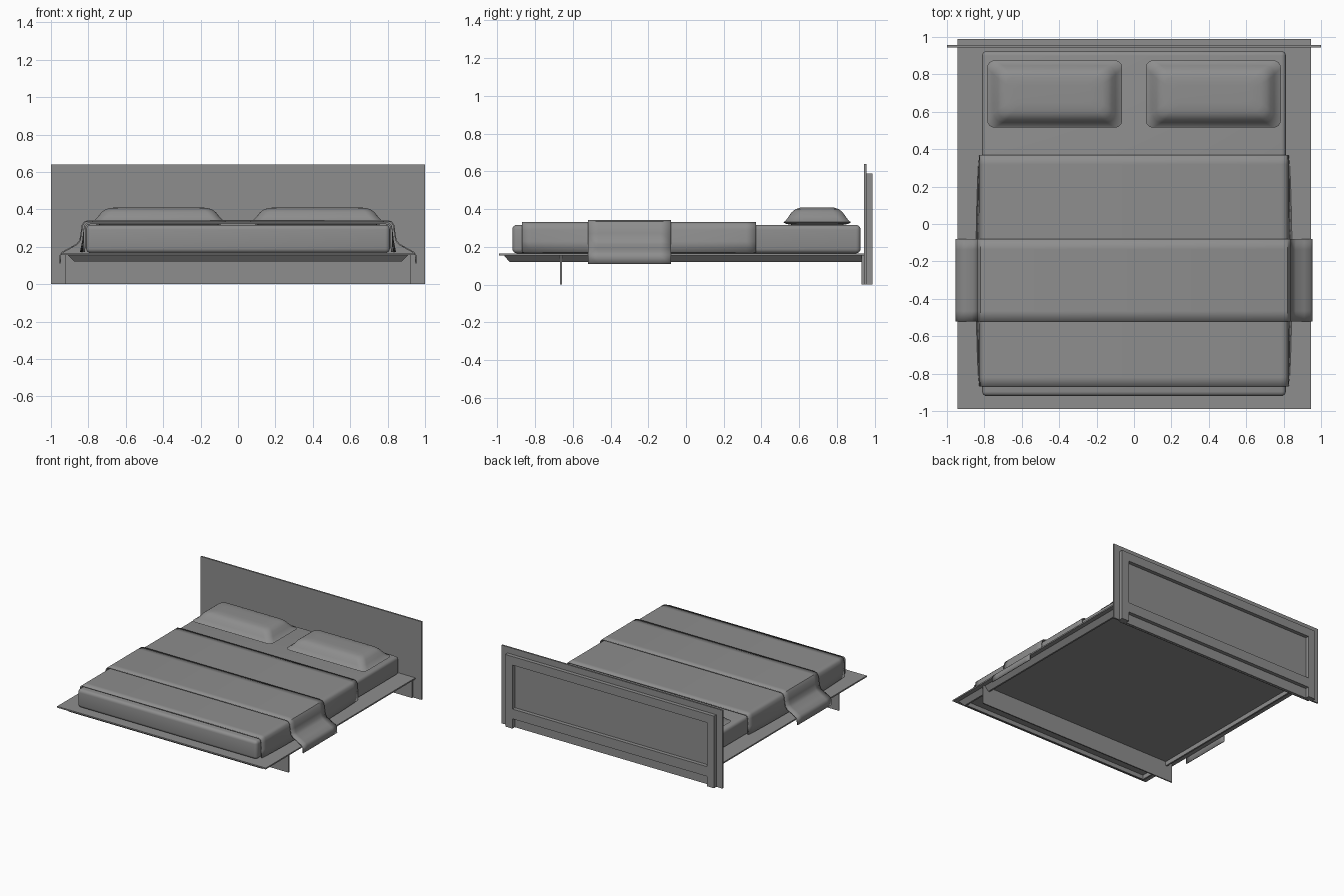
import bpy, bmesh, math

if "Cube" in bpy.data.objects:
    bpy.data.objects.remove(bpy.data.objects["Cube"], do_unlink=True)

grey = bpy.data.materials.new("plain grey")
grey.use_nodes = True
COLOR = (0.27, 0.27, 0.27, 1)
grey.diffuse_color = COLOR
grey.node_tree.nodes["Principled BSDF"].inputs["Base Color"].default_value = COLOR


def finish(name, bm, smooth=False):
    mesh = bpy.data.meshes.new(name)
    bm.to_mesh(mesh)
    bm.free()
    obj = bpy.data.objects.new(name, mesh)
    bpy.context.collection.objects.link(obj)
    mesh.materials.append(grey)
    if smooth:
        bpy.ops.object.select_all(action='DESELECT')
        obj.select_set(True)
        bpy.context.view_layer.objects.active = obj
        bpy.ops.object.shade_smooth_by_angle(angle=math.radians(40))
    return obj


def box(name, x, y, z, bevel=0):
    """Box from (min, max) pairs, with optional rounded edges."""
    bm = bmesh.new()
    bmesh.ops.create_cube(bm, size=1)
    for v in bm.verts:
        for i, (lo, hi) in enumerate((x, y, z)):
            v.co[i] = hi if v.co[i] > 0 else lo
    if bevel:
        bmesh.ops.bevel(bm, geom=bm.edges[:], offset=bevel, segments=4,
                        profile=0.5, affect='EDGES')
    return finish(name, bm, bevel > 0)


def loft(name, rings, caps=True, smooth=False):
    """Skin a series of closed rings."""
    bm = bmesh.new()
    loops = [[bm.verts.new(p) for p in ring] for ring in rings]
    n = len(loops[0])
    for a, b in zip(loops, loops[1:]):
        for i in range(n):
            k = (i + 1) % n
            bm.faces.new((a[i], a[k], b[k], b[i]))
    if caps:
        bm.faces.new(loops[0][::-1])
        bm.faces.new(loops[-1])
    else:
        for i in range(n):
            k = (i + 1) % n
            a, b = loops[-1], loops[0]
            bm.faces.new((a[i], a[k], b[k], b[i]))
    bmesh.ops.recalc_face_normals(bm, faces=bm.faces[:])
    return finish(name, bm, smooth)


def rect(hx, y0, y1, z):
    return [(-hx, y0, z), (hx, y0, z), (hx, y1, z), (-hx, y1, z)]


def rounded(cx, cy, hx, hy, r, z, steps=6):
    pts = []
    for q, (sx, sy) in enumerate(((1, 1), (-1, 1), (-1, -1), (1, -1))):
        for s in range(steps + 1):
            a = math.pi / 2 * (q + s / steps)
            pts.append((cx + sx * (hx - r) + r * math.cos(a),
                        cy + sy * (hy - r) + r * math.sin(a), z))
    return pts


def drape(name, half, y0, y1, rows, thick, flare=0):
    """Cloth over the bed: half profile mirrored in x, swept along y."""
    prof = [(-x, z) for x, z in half] + [(x, z) for x, z in half[::-1]]
    top, low = half[-1][1], half[0][1]
    bm = bmesh.new()
    grid = []
    for j in range(rows + 1):
        t = j / rows
        wave = flare * math.sin(math.pi * t) ** 0.6
        grid.append([bm.verts.new((x + math.copysign(wave, x) * ((top - z) / (top - low)) ** 2,
                                   y0 + (y1 - y0) * t, z)) for x, z in prof])
    for a, b in zip(grid, grid[1:]):
        for i in range(len(prof) - 1):
            bm.faces.new((a[i], a[i + 1], b[i + 1], b[i]))
    obj = finish(name, bm, True)
    mod = obj.modifiers.new("thickness", 'SOLIDIFY')
    mod.thickness = thick
    mod.offset = -1
    return obj


# Headboard panel and the raised frame on its back
box("headboard_panel", (-1, 1), (0.944, 0.957), (0, 0.64))
BACK = (0.957, 0.988)
for side, s in (("left", 1), ("right", -1)):
    box("headboard_stile_" + side, sorted((s * 0.88, s * 0.945)), BACK, (0, 0.59))
box("headboard_top_rail", (-0.88, 0.88), BACK, (0.52, 0.59))
box("headboard_bottom_rail", (-0.88, 0.88), BACK, (0.08, 0.16))

# Platform, hollow sloped rim and the two leg boards
box("platform", (-0.945, 0.945), (-0.99, 0.944), (0.155, 0.166))
loft("platform_rim", [rect(0.91, -0.965, 0.94, 0.156), rect(0.875, -0.935, 0.93, 0.12),
                      rect(0.862, -0.922, 0.92, 0.12), rect(0.862, -0.922, 0.92, 0.156)],
     caps=False)
box("front_leg_board", (-0.925, 0.925), (-0.667, -0.657), (0, 0.156))
box("back_leg_board", (-0.925, 0.925), (0.931, 0.943), (0, 0.156))

# Mattress
box("mattress", (-0.812, 0.812), (-0.92, 0.925), (0.166, 0.317), bevel=0.025)

# Blanket and bed runner
drape("blanket", [(0.827, 0.172), (0.826, 0.23), (0.825, 0.29), (0.82, 0.315),
                  (0.807, 0.328), (0.785, 0.331)], -0.87, 0.37, 24, 0.01, flare=0.018)
drape("bed_runner", [(0.955, 0.11), (0.953, 0.155), (0.942, 0.172), (0.91, 0.19),
                     (0.865, 0.215), (0.848, 0.235), (0.842, 0.27), (0.836, 0.315),
                     (0.822, 0.336), (0.795, 0.343)], -0.52, -0.08, 8, 0.007)

# Pillows: half width, half depth, corner radius, height
LAYERS = [(0.31, 0.13, 0.05, 0.316), (0.345, 0.165, 0.05, 0.322), (0.361, 0.18, 0.04, 0.331),
          (0.345, 0.167, 0.045, 0.339), (0.325, 0.152, 0.05, 0.36), (0.306, 0.135, 0.05, 0.384),
          (0.285, 0.115, 0.045, 0.4), (0.255, 0.09, 0.04, 0.408), (0.2, 0.05, 0.03, 0.41)]
for side, s in (("left", 1), ("right", -1)):
    loft("pillow_" + side, [rounded(s * 0.424, 0.695, hx, hy, r, z) for hx, hy, r, z in LAYERS],
         smooth=True)
